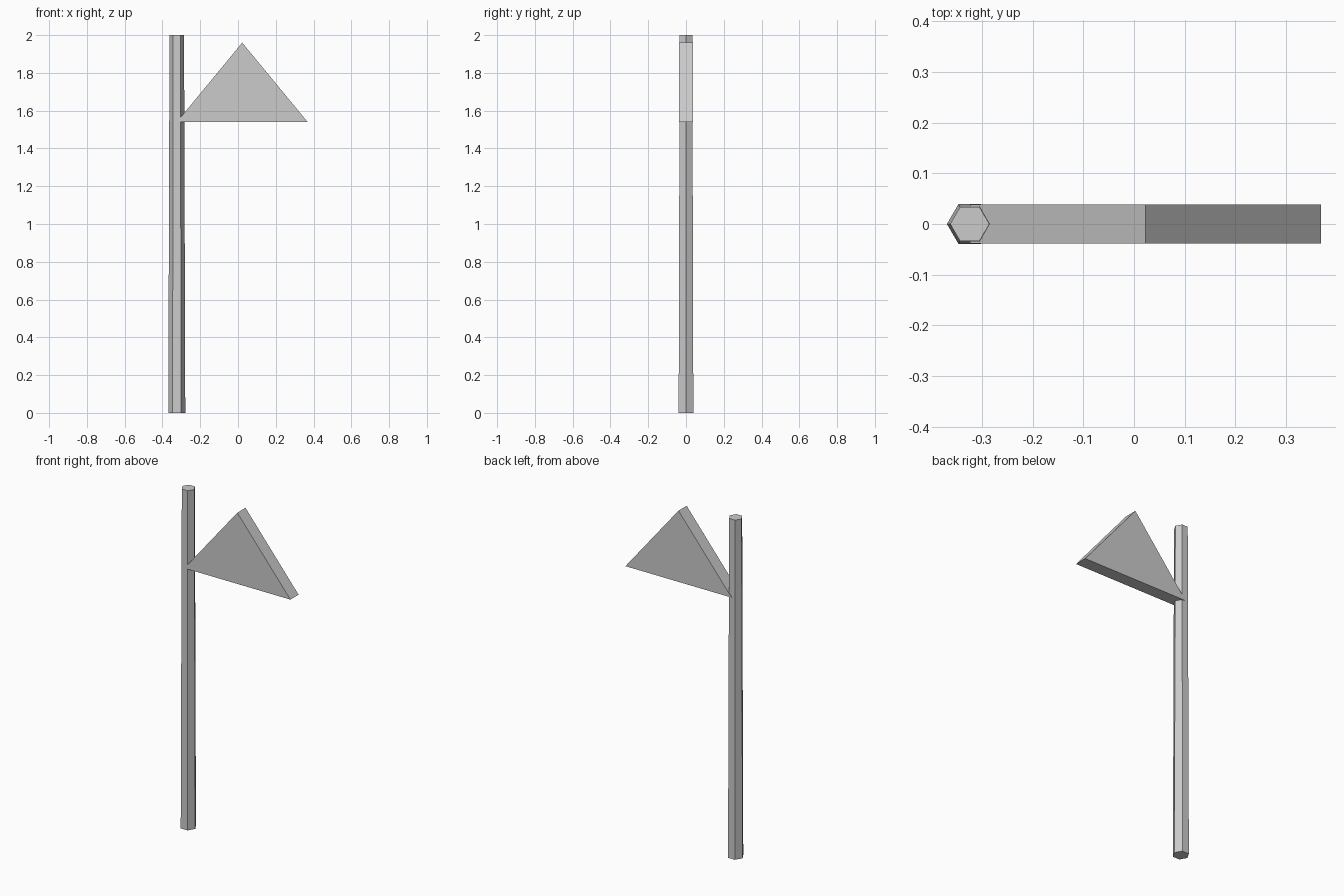
import bpy
import math

if "Cube" in bpy.data.objects:
    bpy.data.objects.remove(bpy.data.objects["Cube"])

POLE_X = -0.324


def prism(name, profile_a, profile_b):
    """Solid joining two matching end profiles."""
    n = len(profile_a)
    faces = [tuple(reversed(range(n))), tuple(range(n, 2 * n))]
    faces += [(i, (i + 1) % n, n + (i + 1) % n, n + i) for i in range(n)]
    mesh = bpy.data.meshes.new(name)
    mesh.from_pydata(profile_a + profile_b, [], faces)
    obj = bpy.data.objects.new(name, mesh)
    bpy.context.collection.objects.link(obj)
    return obj


def hexagon(radius, z):
    return [(POLE_X + radius * math.cos(math.radians(a)),
             radius * math.sin(math.radians(a)), z) for a in range(0, 360, 60)]


# Tapered six-sided pole
prism("pole", hexagon(0.045, 0), hexagon(0.0385, 2))

# Triangular pennant: its left corner sits on the pole's axis
half_width, half_thick = 0.3464, 0.038
triangle = [(POLE_X, 1.54), (POLE_X + half_width, 1.96),
            (POLE_X + 2 * half_width, 1.54)]
prism("flag", [(x, half_thick, z) for x, z in reversed(triangle)],
      [(x, -half_thick, z) for x, z in reversed(triangle)])
